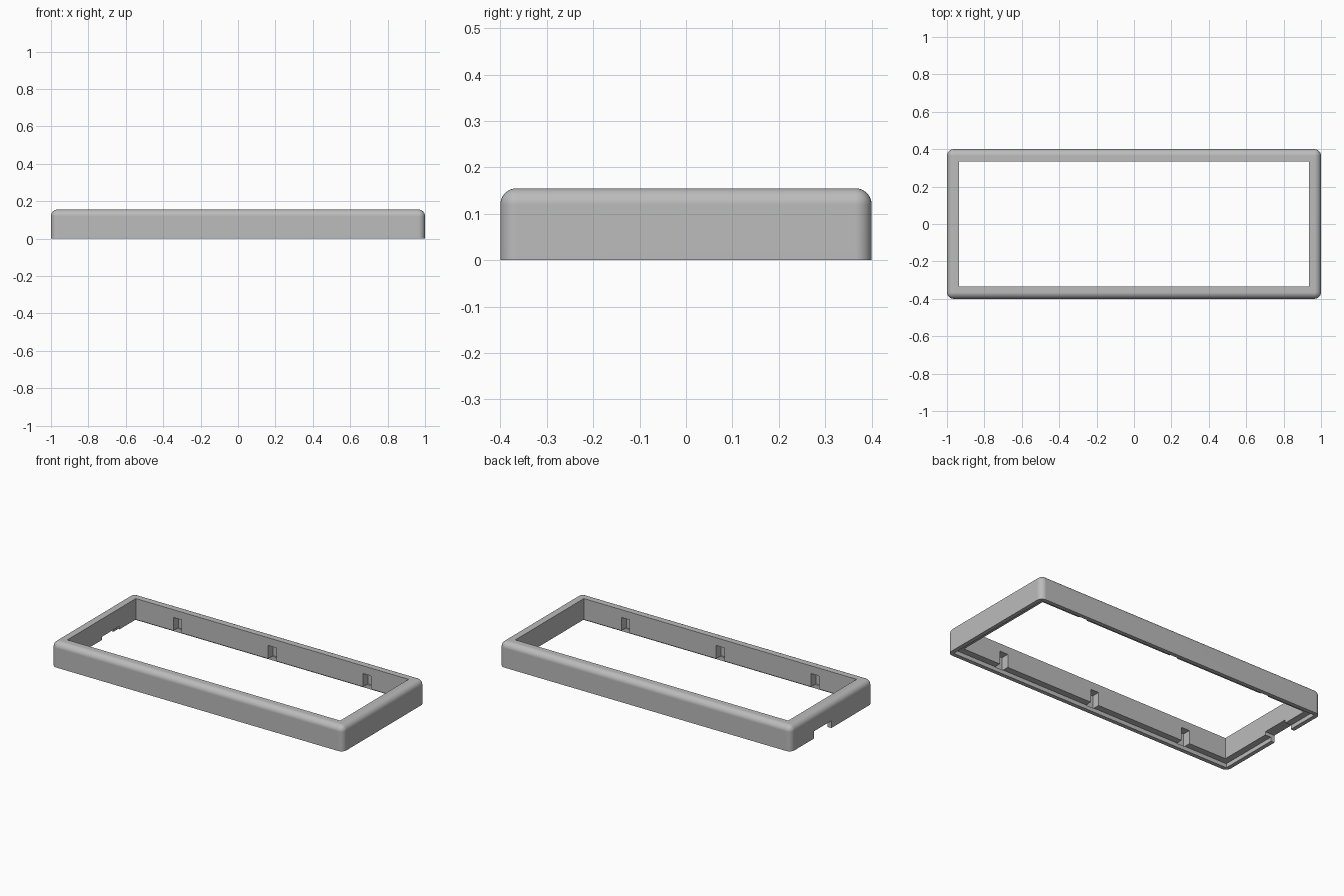
import bpy
import bmesh
import math
from mathutils import Vector

cube = bpy.data.objects.get("Cube")
if cube:
    bpy.data.objects.remove(cube, do_unlink=True)

HALF_X, HALF_Y, HEIGHT = 1.0, 0.4, 0.155
RADIUS = 0.035          # outer rounding
WALL = 0.065            # frame wall thickness
LIP, LIP_H = 0.025, 0.025   # thin lip around the underside
SLOT_W, SLOT_D, SLOT_TOP = 0.056, 0.05, 0.107


def box(name, x0, x1, y0, y1, z0, z1):
    bm = bmesh.new()
    bmesh.ops.create_cube(bm, size=1)
    for v in bm.verts:
        v.co = Vector((x1 if v.co.x > 0 else x0,
                       y1 if v.co.y > 0 else y0,
                       z1 if v.co.z > 0 else z0))
    mesh = bpy.data.meshes.new(name)
    bm.to_mesh(mesh)
    bm.free()
    obj = bpy.data.objects.new(name, mesh)
    bpy.context.collection.objects.link(obj)
    return obj


def cut(target, *bounds):
    cutter = box("cutter", *bounds)
    cutter.hide_render = True
    mod = target.modifiers.new("cut", "BOOLEAN")
    mod.operation = "DIFFERENCE"
    mod.solver = "EXACT"
    mod.object = cutter
    bpy.context.view_layer.objects.active = target
    bpy.ops.object.modifier_apply(modifier=mod.name)
    bpy.data.objects.remove(cutter, do_unlink=True)


# Outer shell, rounded everywhere except the bottom edges
frame = box("bezel_frame", -HALF_X, HALF_X, -HALF_Y, HALF_Y, 0, HEIGHT)
bm = bmesh.new()
bm.from_mesh(frame.data)
edges = [e for e in bm.edges if any(v.co.z > 0.01 for v in e.verts)]
bmesh.ops.bevel(bm, geom=edges, offset=RADIUS, segments=8,
                profile=0.5, affect="EDGES")
bm.to_mesh(frame.data)
bm.free()

# Main opening
ix, iy = HALF_X - WALL, HALF_Y - WALL
cut(frame, -ix, ix, -iy, iy, -0.1, HEIGHT + 0.1)

# Stepped underside, leaving a thin outer lip
lx, ly = HALF_X - LIP, HALF_Y - LIP
cut(frame, -lx, lx, -ly, ly, -0.1, LIP_H)

# Clip slots in both long inner walls
for x in (-0.65, 0, 0.65):
    for side in (-1, 1):
        y0, y1 = sorted((side * (iy - 0.02), side * (iy + SLOT_D)))
        cut(frame, x - SLOT_W / 2, x + SLOT_W / 2, y0, y1,
            LIP_H - 0.001, SLOT_TOP)

# Cable gap through the bottom of the right end wall
cut(frame, -HALF_X - 0.1, -ix + 0.05, 0.005, 0.175, -0.1, 0.045)

# Plain grey plastic
grey = bpy.data.materials.new("grey_plastic")
grey.use_nodes = True
colour = (0.5, 0.5, 0.5, 1)
grey.diffuse_color = colour
grey.node_tree.nodes["Principled BSDF"].inputs["Base Color"].default_value = colour
frame.data.materials.clear()
frame.data.materials.append(grey)

# Smooth rounding with crisp cut edges
bpy.ops.object.select_all(action="DESELECT")
frame.select_set(True)
bpy.context.view_layer.objects.active = frame
bpy.ops.object.shade_smooth_by_angle(angle=math.radians(30))
weighted = frame.modifiers.new("weighted_normals", "WEIGHTED_NORMAL")
weighted.keep_sharp = True
